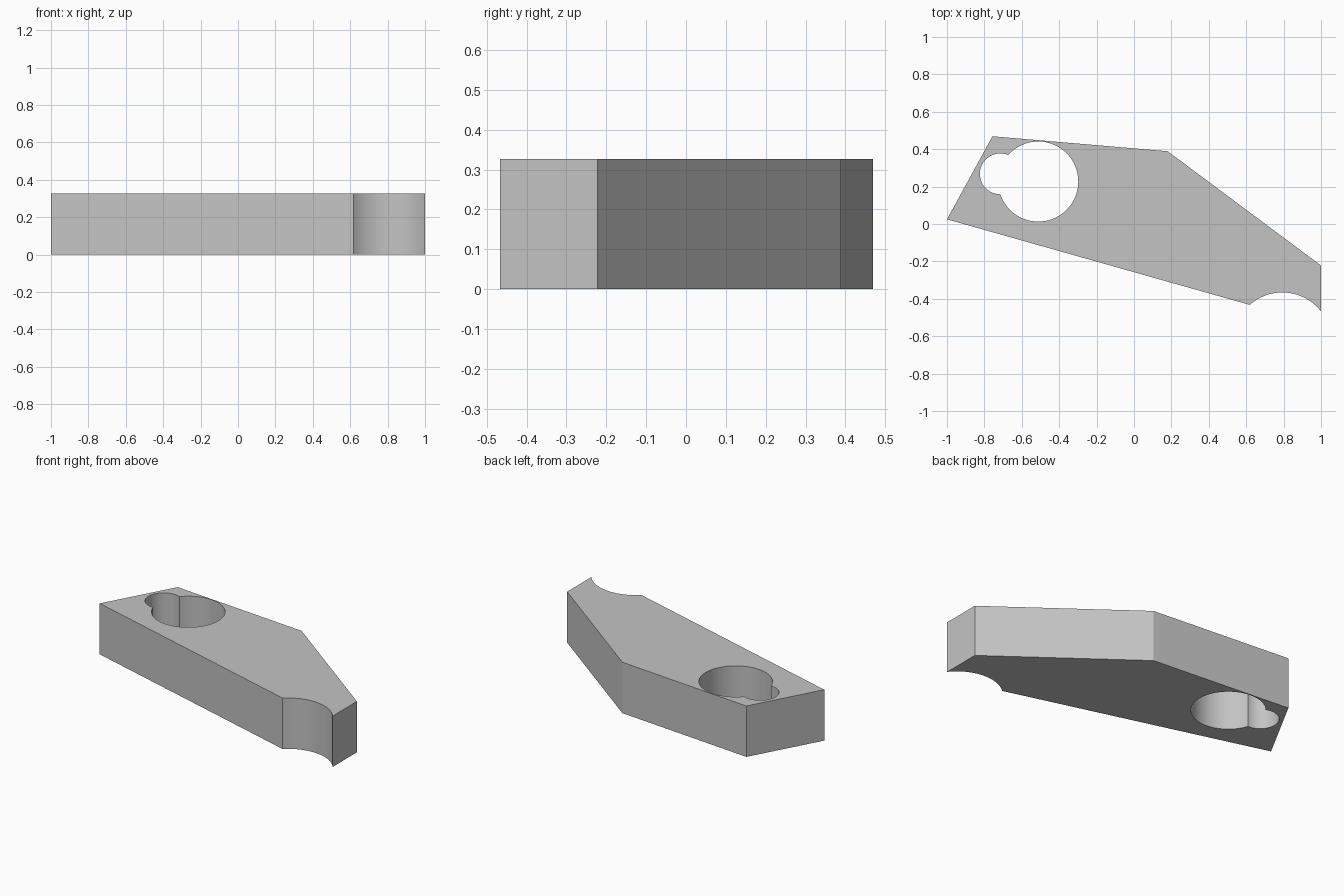
import bpy
import bmesh
import math

HEIGHT = 0.327

cube = bpy.data.objects.get("Cube")
if cube:
    bpy.data.objects.remove(cube, do_unlink=True)

# Plain grey material
grey = bpy.data.materials.new("plain_grey")
grey.use_nodes = True
colour = (0.55, 0.55, 0.55, 1)
grey.diffuse_color = colour
grey.node_tree.nodes["Principled BSDF"].inputs["Base Color"].default_value = colour

# Angular plate: straight outline extruded upward
outline = [(-1, 0.025), (1, -0.54), (1, -0.222), (0.18, 0.389), (-0.757, 0.469)]
bm = bmesh.new()
base = bm.faces.new([bm.verts.new((x, y, 0)) for x, y in outline])
top = bmesh.ops.extrude_face_region(bm, geom=[base])["geom"]
bmesh.ops.translate(bm, vec=(0, 0, HEIGHT),
                    verts=[v for v in top if isinstance(v, bmesh.types.BMVert)])
bmesh.ops.recalc_face_normals(bm, faces=bm.faces)
mesh = bpy.data.meshes.new("plate")
bm.to_mesh(mesh)
bm.free()
plate = bpy.data.objects.new("plate", mesh)
bpy.context.collection.objects.link(plate)
mesh.materials.append(grey)


def cut_round(name, x, y, radius):
    """Cut a vertical round opening through the plate."""
    bpy.ops.mesh.primitive_cylinder_add(vertices=96, radius=radius, depth=1,
                                        location=(x, y, HEIGHT / 2))
    cutter = bpy.context.object
    cutter.name = name
    cutter.data.materials.append(grey)
    bpy.context.view_layer.objects.active = plate
    mod = plate.modifiers.new(name, "BOOLEAN")
    mod.operation = "DIFFERENCE"
    mod.solver = "EXACT"
    mod.object = cutter
    bpy.ops.object.modifier_apply(modifier=mod.name)
    bpy.data.objects.remove(cutter, do_unlink=True)


# Keyhole-shaped opening and the scooped end
cut_round("large_hole", -0.512, 0.227, 0.214)
cut_round("small_hole", -0.715, 0.268, 0.109)
cut_round("end_scoop", 0.793, -0.628, 0.262)

# Smooth curved walls, crisp corners
bpy.ops.object.select_all(action="DESELECT")
plate.select_set(True)
bpy.context.view_layer.objects.active = plate
bpy.ops.object.shade_smooth_by_angle(angle=math.radians(20))
